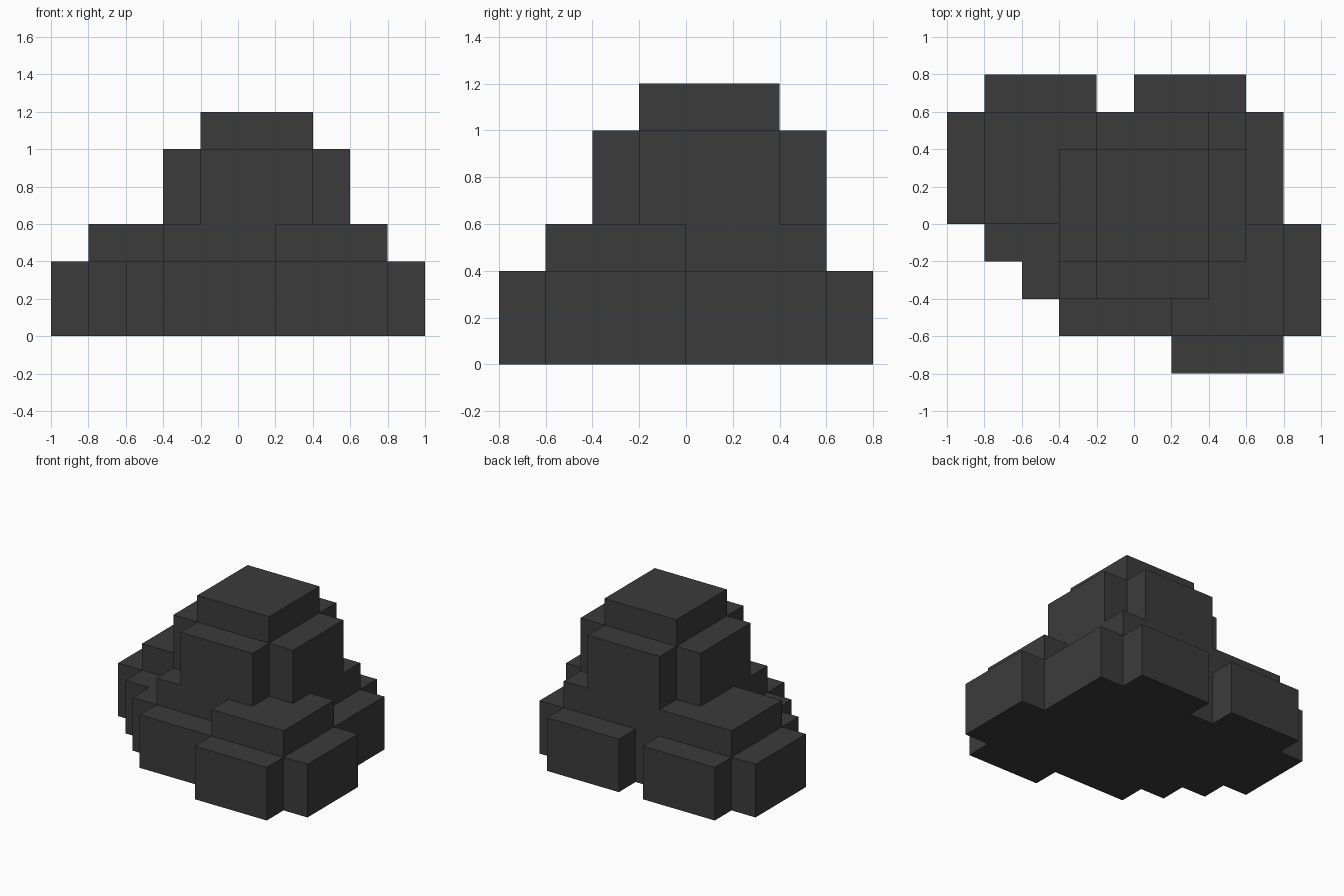
import bpy, bmesh

cube = bpy.data.objects.get("Cube")
if cube:
    bpy.data.objects.remove(cube, do_unlink=True)

# Single dark stone colour
stone = bpy.data.materials.new("dark_stone")
stone.use_nodes = True
COLOR = (0.044, 0.044, 0.044, 1)
stone.diffuse_color = COLOR
bsdf = stone.node_tree.nodes["Principled BSDF"]
bsdf.inputs["Base Color"].default_value = COLOR
bsdf.inputs["Roughness"].default_value = 0.9

CORE = 0.3   # half width of the raised core
ARM = 0.5    # half reach of the side lobes


def boulder(name, x, y, shoulder, top):
    """Stepped boulder: plus-shaped prism up to the shoulder, square core above."""
    bm = bmesh.new()
    # Grid lines -ARM, -CORE, CORE, ARM; the four corner cells are left out
    g = (-ARM, -CORE, CORE, ARM)
    verts = {}

    def vert(i, j):
        if (i, j) not in verts:
            verts[i, j] = bm.verts.new((x + g[i], y + g[j], 0))
        return verts[i, j]

    cells = [(1, 1), (0, 1), (2, 1), (1, 0), (1, 2)]
    faces = [bm.faces.new([vert(i, j), vert(i, j + 1), vert(i + 1, j + 1), vert(i + 1, j)])
             for i, j in cells]

    # Raise the plus footprint to the shoulder
    out = bmesh.ops.extrude_face_region(bm, geom=faces, use_keep_orig=True)
    raised = [e for e in out["geom"] if isinstance(e, bmesh.types.BMVert)]
    bmesh.ops.translate(bm, verts=raised, vec=(0, 0, shoulder))

    # Raise the central square to the top
    centre = min((f for f in bm.faces if all(v.co.z > 0.01 for v in f.verts)),
                 key=lambda f: (f.calc_center_median().xy - bm_centre(x, y)).length)
    out = bmesh.ops.extrude_face_region(bm, geom=[centre])
    raised = [e for e in out["geom"] if isinstance(e, bmesh.types.BMVert)]
    bmesh.ops.translate(bm, verts=raised, vec=(0, 0, top - shoulder))

    bmesh.ops.recalc_face_normals(bm, faces=bm.faces)
    mesh = bpy.data.meshes.new(name)
    bm.to_mesh(mesh)
    bm.free()
    mesh.materials.append(stone)
    obj = bpy.data.objects.new(name, mesh)
    bpy.context.collection.objects.link(obj)
    return obj


def bm_centre(x, y):
    from mathutils import Vector
    return Vector((x, y))


# Tall central boulder
boulder("central_boulder", 0.1, 0.1, 1.0, 1.2)

# Four low boulders heaped around it
for name, x, y in (("front_left_boulder", 0.5, -0.3),
                   ("front_right_boulder", -0.1, -0.1),
                   ("back_left_boulder", 0.3, 0.3),
                   ("back_right_boulder", -0.5, 0.3)):
    boulder(name, x, y, 0.4, 0.6)
